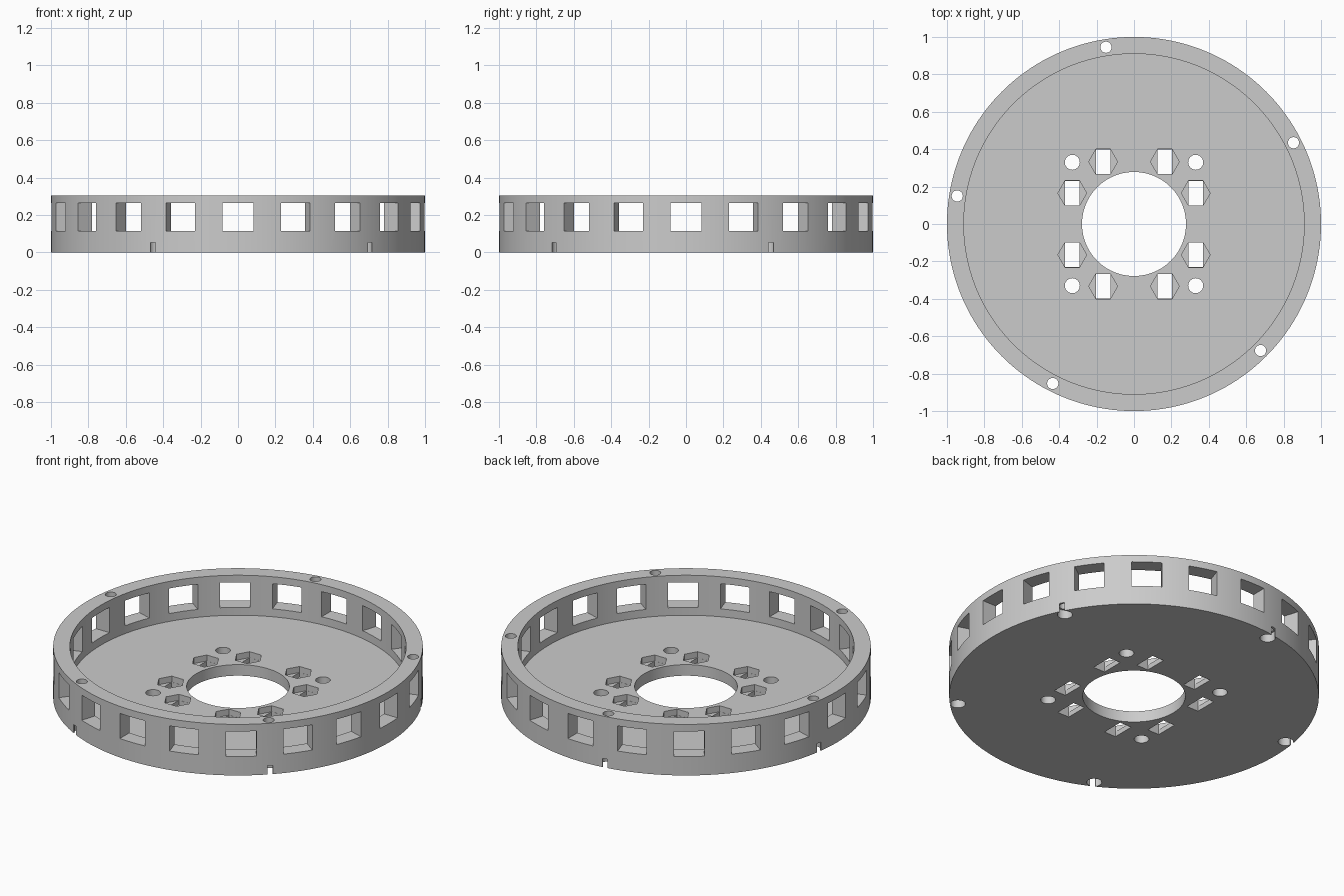
import bpy, bmesh
from math import radians, cos, sin, pi
from mathutils import Matrix, Vector

if "Cube" in bpy.data.objects:
    bpy.data.objects.remove(bpy.data.objects["Cube"])

RIM, WALL, BORE = 1.0, 0.91, 0.278
HEIGHT, FLOOR = 0.305, 0.066
HOLE_RING = 0.957
SCREW_ANGLES = [radians(27 + 72 * i) for i in range(5)]

grey = bpy.data.materials.new("light grey")
grey.use_nodes = True
colour = (0.6, 0.6, 0.6, 1)
grey.diffuse_color = colour
grey.node_tree.nodes["Principled BSDF"].inputs["Base Color"].default_value = colour


def make_object(name, bm):
    bmesh.ops.recalc_face_normals(bm, faces=bm.faces)
    mesh = bpy.data.meshes.new(name)
    bm.to_mesh(mesh)
    bm.free()
    mesh.materials.append(grey)
    obj = bpy.data.objects.new(name, mesh)
    bpy.context.collection.objects.link(obj)
    return obj


def add_box(bm, low, high, angle=0.0):
    """Box between two corners, turned about the z axis."""
    low, high = Vector(low), Vector(high)
    size = Matrix.Diagonal((high - low).to_4d())
    size[3][3] = 1
    place = Matrix.Rotation(angle, 4, "Z") @ Matrix.Translation((low + high) / 2)
    bmesh.ops.create_cube(bm, size=1, matrix=place @ size)


def add_prism(bm, x, y, radius, z0, z1, sides=32):
    bmesh.ops.create_cone(bm, cap_ends=True, segments=sides, radius1=radius,
                          radius2=radius, depth=z1 - z0,
                          matrix=Matrix.Translation((x, y, (z0 + z1) / 2)))


def cut(target, bm):
    """Subtract a cutter mesh and discard it."""
    cutter = make_object("cutter", bm)
    cutter.hide_render = True
    mod = target.modifiers.new("cut", "BOOLEAN")
    mod.operation, mod.solver, mod.object = "DIFFERENCE", "EXACT", cutter
    bpy.context.view_layer.objects.active = target
    bpy.ops.object.modifier_apply(modifier=mod.name)
    bpy.data.objects.remove(cutter)


# Tray with rim wall and central bore, turned from a profile
bm = bmesh.new()
profile = [(BORE, 0), (RIM, 0), (RIM, HEIGHT), (WALL, HEIGHT), (WALL, FLOOR), (BORE, FLOOR)]
steps = 160
rings = [[bm.verts.new((r * cos(2 * pi * i / steps), r * sin(2 * pi * i / steps), z))
          for r, z in profile] for i in range(steps)]
for i, ring in enumerate(rings):
    following = rings[(i + 1) % steps]
    for j in range(len(profile)):
        k = (j + 1) % len(profile)
        bm.faces.new((ring[j], following[j], following[k], ring[k]))
tray = make_object("ring_tray", bm)

# Windows around the wall
bm = bmesh.new()
for i in range(20):
    add_box(bm, (0.86, -0.082, 0.113), (1.06, 0.082, 0.263), radians(18 * i))
cut(tray, bm)

# Screw holes down through the rim
bm = bmesh.new()
for a in SCREW_ANGLES:
    add_prism(bm, HOLE_RING * cos(a), HOLE_RING * sin(a), 0.03, -0.1, 0.4)
cut(tray, bm)

# Counterbores under the rim
bm = bmesh.new()
for a in SCREW_ANGLES:
    add_prism(bm, HOLE_RING * cos(a), HOLE_RING * sin(a), 0.041, -0.1, 0.053)
cut(tray, bm)

# Notches from the counterbores to the outside
bm = bmesh.new()
for a in SCREW_ANGLES:
    add_box(bm, (HOLE_RING, -0.015, -0.1), (1.06, 0.015, 0.052), a)
cut(tray, bm)

# Round holes and hexagonal pockets in the floor
pockets = [(sx * x, sy * y) for x, y in ((0.165, 0.333), (0.33, 0.165))
           for sx in (-1, 1) for sy in (-1, 1)]
bm = bmesh.new()
for sx in (-1, 1):
    for sy in (-1, 1):
        add_prism(bm, sx * 0.33, sy * 0.33, 0.04, -0.1, 0.2)
HEX = 0.077
for x, y in pockets:
    start = len(bm.verts)
    add_prism(bm, x, y, HEX, 0.03, 0.2, 6)
    # Points of the hexagon face left and right
    bm.verts.ensure_lookup_table()
    corners = bm.verts[start:]
    if max(v.co.x for v in corners) - x < HEX * 0.95:
        bmesh.ops.rotate(bm, verts=corners, cent=(x, y, 0),
                         matrix=Matrix.Rotation(radians(30), 3, "Z"))
cut(tray, bm)

# Slots from the pockets through the underside
bm = bmesh.new()
for x, y in pockets:
    add_box(bm, (x - 0.0385, y - 0.066, -0.1), (x + 0.0385, y + 0.066, 0.05))
cut(tray, bm)

# Smooth round surfaces, sharp edges
bpy.ops.object.select_all(action="DESELECT")
tray.select_set(True)
bpy.context.view_layer.objects.active = tray
bpy.ops.object.shade_smooth_by_angle(angle=radians(25))
